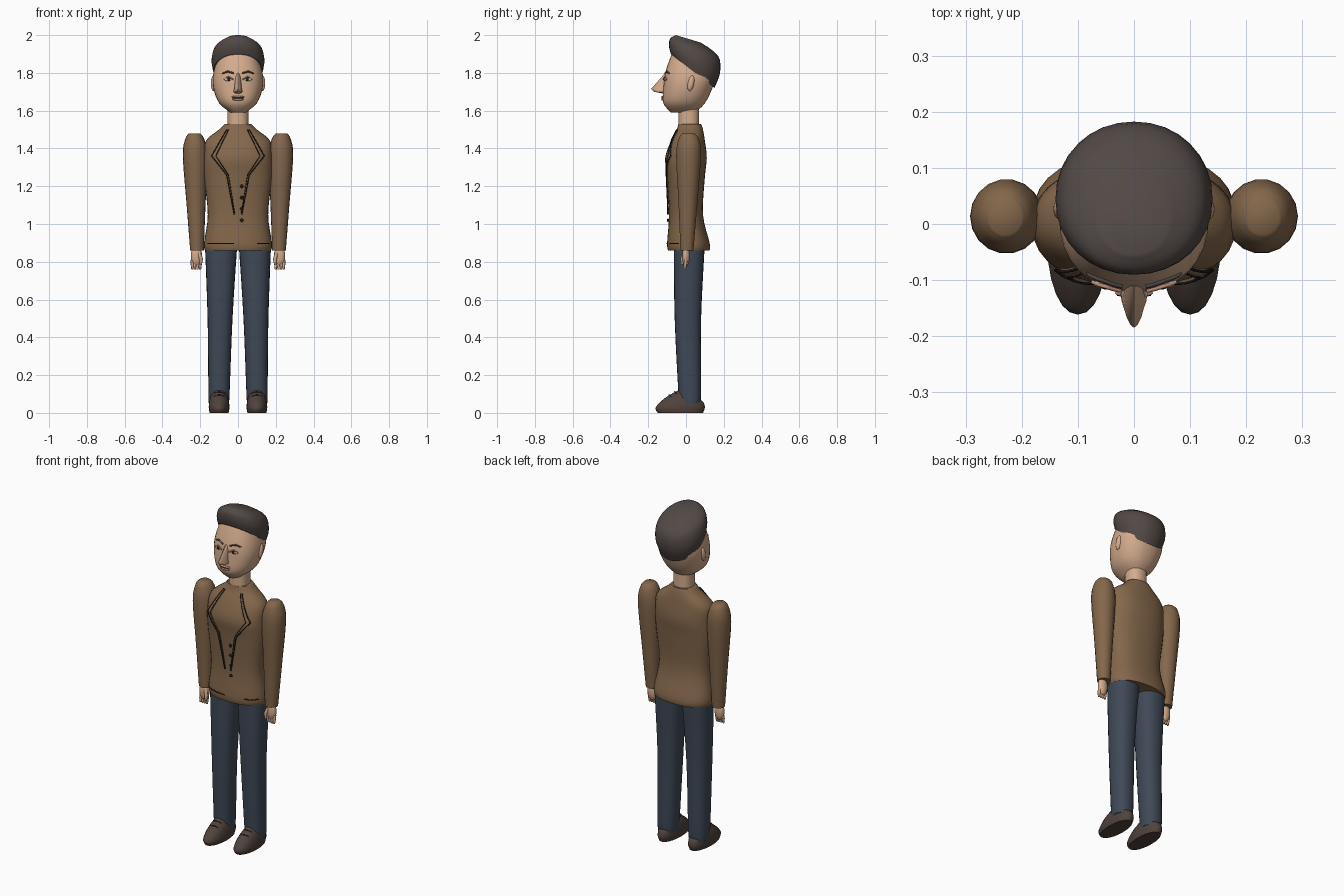
import bpy, bmesh
from math import sin, cos, pi, radians, copysign
from mathutils import Matrix, Vector

if "Cube" in bpy.data.objects:
    bpy.data.objects.remove(bpy.data.objects["Cube"])


def material(name, *rgb):
    mat = bpy.data.materials.new(name)
    mat.use_nodes = True
    mat.diffuse_color = (*rgb, 1)
    bsdf = mat.node_tree.nodes["Principled BSDF"]
    bsdf.inputs["Base Color"].default_value = (*rgb, 1)
    bsdf.inputs["Roughness"].default_value = .8
    return mat


SKIN = material("skin", .66, .41, .27)
LIP = material("lip", .5, .27, .18)
HAIR = material("dark hair", .085, .066, .06)
JACKET = material("brown jacket", .23, .135, .07)
TROUSERS = material("navy trousers", .05, .066, .095)
SHOE = material("shoe leather", .08, .055, .046)
DARK = material("dark trim", .015, .012, .01)
WHITE = material("eye white", .6, .55, .5)


def link(name, data, mat):
    data.materials.append(mat)
    obj = bpy.data.objects.new(name, data)
    bpy.context.collection.objects.link(obj)
    return obj


def finish(bm, name, mat):
    bmesh.ops.recalc_face_normals(bm, faces=bm.faces)
    mesh = bpy.data.meshes.new(name)
    bm.to_mesh(mesh)
    bm.free()
    mesh.shade_smooth()
    mesh.set_sharp_from_angle(angle=radians(50))
    return link(name, mesh, mat)


def section(z, front, back, half_width, drop=0):
    """Cross-section; drop lowers its back edge below its front edge."""
    return Vector((z, front, back, half_width, drop))


def smooth(*keys, steps=4):
    """Fill in the sections between key sections along a spline."""
    keys = [section(*key) for key in keys]
    padded = [keys[0], *keys, keys[-1]]
    result = []
    for a, b, c, d in zip(padded, padded[1:], padded[2:], padded[3:]):
        for i in range(steps):
            t = i / steps
            result.append(b + t / 2 * (c - a + t * (2 * a - 5 * b + 4 * c - d + t * (3 * (b - c) + d - a))))
    return result + [keys[-1]]


def loft(name, sections, mat, sides=24, power=2.3, side=1, centre=0, lean=0):
    """Skin superellipse sections; the centre line leans outward with height."""
    bm = bmesh.new()
    loops = []
    for z, front, back, half_width, drop in sections:
        loop = []
        for i in range(sides):
            angle = 2 * pi * i / sides
            u, v = [copysign(abs(w) ** (2 / power), w) for w in (cos(angle), sin(angle))]
            k = (v + 1) / 2
            x = centre + lean * z + half_width * u
            loop.append(bm.verts.new((side * x, front + (back - front) * k, z - drop * k)))
        loops.append(loop)
    for low, high in zip(loops, loops[1:]):
        for i in range(sides):
            bm.faces.new((low[i - 1], low[i], high[i], high[i - 1]))
    bm.faces.new(loops[0])
    bm.faces.new(loops[-1])
    return finish(bm, name, mat)


def on_front(sections, x, z, out=0, power=2.3):
    """Point on the front surface of a level loft, moved forward by out."""
    for low, high in zip(sections, sections[1:]):
        if z <= high[0]:
            break
    _, front, back, half_width, _ = low.lerp(high, (z - low[0]) / (high[0] - low[0]))
    bulge = max(0, 1 - abs(x / half_width) ** power) ** (1 / power)
    return Vector((x, (front + back) / 2 - (back - front) / 2 * bulge - out, z))


def trace(sections, path, side=1, out=0, steps=5):
    """Lay a path of x, z corners over a front surface."""
    points = [Vector(p) for p in path]
    fine = [a.lerp(b, i / steps) for a, b in zip(points, points[1:]) for i in range(steps)]
    return [on_front(sections, side * p.x, p.y, out) for p in fine + [points[-1]]]


def ball(name, centre, size, mat, tilt=0):
    bm = bmesh.new()
    place = Matrix.Translation(centre) @ Matrix.Rotation(tilt, 4, 'X') @ Matrix.Diagonal((*size, 1))
    bmesh.ops.create_uvsphere(bm, u_segments=16, v_segments=10, radius=1, matrix=place)
    return finish(bm, name, mat)


def tube(name, points, radius, mat, taper=1):
    """Round line whose last point is scaled by taper."""
    curve = bpy.data.curves.new(name, 'CURVE')
    curve.dimensions = '3D'
    curve.bevel_depth = radius
    curve.bevel_resolution = 2
    curve.use_fill_caps = True
    spline = curve.splines.new('POLY')
    spline.points.add(len(points) - 1)
    for target, point in zip(spline.points, points):
        target.co = (*point, 1)
    spline.points[-1].radius = taper
    return link(name, curve, mat)


# Head, neck and nose
head = smooth((1.59, -.08, .05, .04), (1.64, -.12, .1, .1), (1.72, -.12, .14, .13),
              (1.8, -.11, .16, .13), (1.9, -.075, .13, .1), (1.94, -.05, .09, .07))
loft("head", head, SKIN, sides=32)
loft("neck", [section(z, -.04, .07, .056) for z in (1.5, 1.63)], SKIN)
loft("nose", [section(1.69, -.12, -.08, .017), section(1.7, -.17, -.08, .024),
              section(1.715, -.185, -.08, .02), section(1.8, -.11, -.08, .012)], SKIN, sides=16, power=1.6)

# Swept hair cap with a sloping hairline
loft("hair", smooth((1.9, -.08, .15, .13, .18), (1.94, -.09, .18, .14, .14),
                    (1.98, -.085, .17, .12, .09), (2, -.055, .08, .06, .04)), HAIR, sides=32, power=2.1)

# Mouth
ball("upper_lip", on_front(head, 0, 1.673), (.034, .008, .006), LIP)
ball("lower_lip", on_front(head, 0, 1.66), (.03, .008, .007), LIP)
tube("mouth_line", trace(head, [(-.03, 1.667), (.03, 1.667)], out=.006), .0015, DARK)

# Jacket body with buttons
torso = smooth((.86, -.095, .125, .175), (.9, -.1, .125, .18), (1.05, -.09, .09, .16),
               (1.25, -.1, .1, .18), (1.35, -.11, .11, .18), (1.44, -.08, .1, .17),
               (1.5, -.05, .09, .1), (1.53, -.04, .08, .07))
loft("jacket_body", torso, JACKET, sides=32)
for i in range(4):
    ball(f"button_{i + 1}", on_front(torso, .02, 1.2 - .06 * i, out=.004), (.009, .006, .009), DARK)

for side, label in ((-1, "right"), (1, "left")):
    # Lapel strip with dark edges
    path = [(.06, 1.5), (.14, 1.36), (.06, 1.26), (.02, 1.05)]
    outer = trace(torso, path, side, out=.007)
    inner = trace(torso, [(x * .84, z) for x, z in path], side, out=.007)
    bm = bmesh.new()
    edge, fold = [[bm.verts.new(p) for p in line] for line in (outer, inner)]
    for i in range(1, len(edge)):
        bm.faces.new((edge[i - 1], edge[i], fold[i], fold[i - 1]))
    lapel = finish(bm, f"{label}_lapel", JACKET)
    lapel.modifiers.new("thickness", 'SOLIDIFY').thickness = .006
    tube(f"{label}_lapel_edge", outer, .0028, DARK)
    tube(f"{label}_lapel_fold", inner, .002, DARK)
    tube(f"{label}_pocket_line", trace(torso, [(.09 + .07 * side, .897), (.09 - .07 * side, .897)]
                                       if side < 0 else [(.1, .897), (.165, .897)], side), .003, DARK)

    # Sleeve with puffed shoulder
    loft(f"{label}_sleeve", smooth((.86, -.03, .04, .036), (1.1, -.04, .06, .05), (1.36, -.053, .08, .065),
                                   (1.45, -.04, .07, .05), (1.48, -.02, .045, .03)),
         JACKET, sides=18, power=2, side=side, centre=.2, lean=.02)

    # Hand with fingers and thumb
    ball(f"{label}_palm", (side * .22, 0, .83), (.03, .02, .055), SKIN)
    for i in range(4):
        x = side * (.2 + .014 * i)
        tube(f"{label}_finger_{i + 1}", [(x, 0, .81), (x, -.004, .785), (x, -.006, .76)], .0085, SKIN, taper=.6)
    tube(f"{label}_thumb", [(side * .205, -.01, .845), (side * .195, -.02, .815), (side * .197, -.02, .785)],
         .01, SKIN, taper=.6)

    # Trouser leg
    loft(f"{label}_trouser_leg", smooth((.05, -.035, .07, .052), (.1, -.04, .08, .056), (.5, -.06, .08, .066),
                                        (.9, -.065, .1, .086)),
         TROUSERS, side=side, centre=.102, lean=-.014)

    # Shoe and laces
    loft(f"{label}_shoe", smooth((0, -.15, .09, .05), (.03, -.16, .1, .055), (.08, -.11, .09, .05, .02),
                                 (.12, -.04, .07, .04, .05)), SHOE, power=2.1, side=side, centre=.1)
    for i in range(2):
        y, z = .03 * i - .09, .096 + .016 * i
        tube(f"{label}_lace_{i + 1}", [(side * .1 + reach, y + abs(reach) / 3, z - abs(reach) / 3)
                                       for reach in (-.027, 0, .027)], .003, DARK)

    # Ear, eye and brow
    ball(f"{label}_ear", (side * .13, .026, 1.745), (.014, .017, .042), SKIN, tilt=-.2)
    ball(f"{label}_eye", on_front(head, side * .049, 1.766, out=-.004), (.024, .009, .011), WHITE)
    ball(f"{label}_iris", on_front(head, side * .049, 1.767, out=.002), (.0095, .005, .0095), DARK)
    tube(f"{label}_eyelid", trace(head, [(.024, 1.765), (.05, 1.78), (.075, 1.766)], side, out=.004), .0035, LIP)
    tube(f"{label}_eyebrow", trace(head, [(.022, 1.798), (.055, 1.808), (.084, 1.797)], side, out=.001),
         .0045, HAIR, taper=.5)
